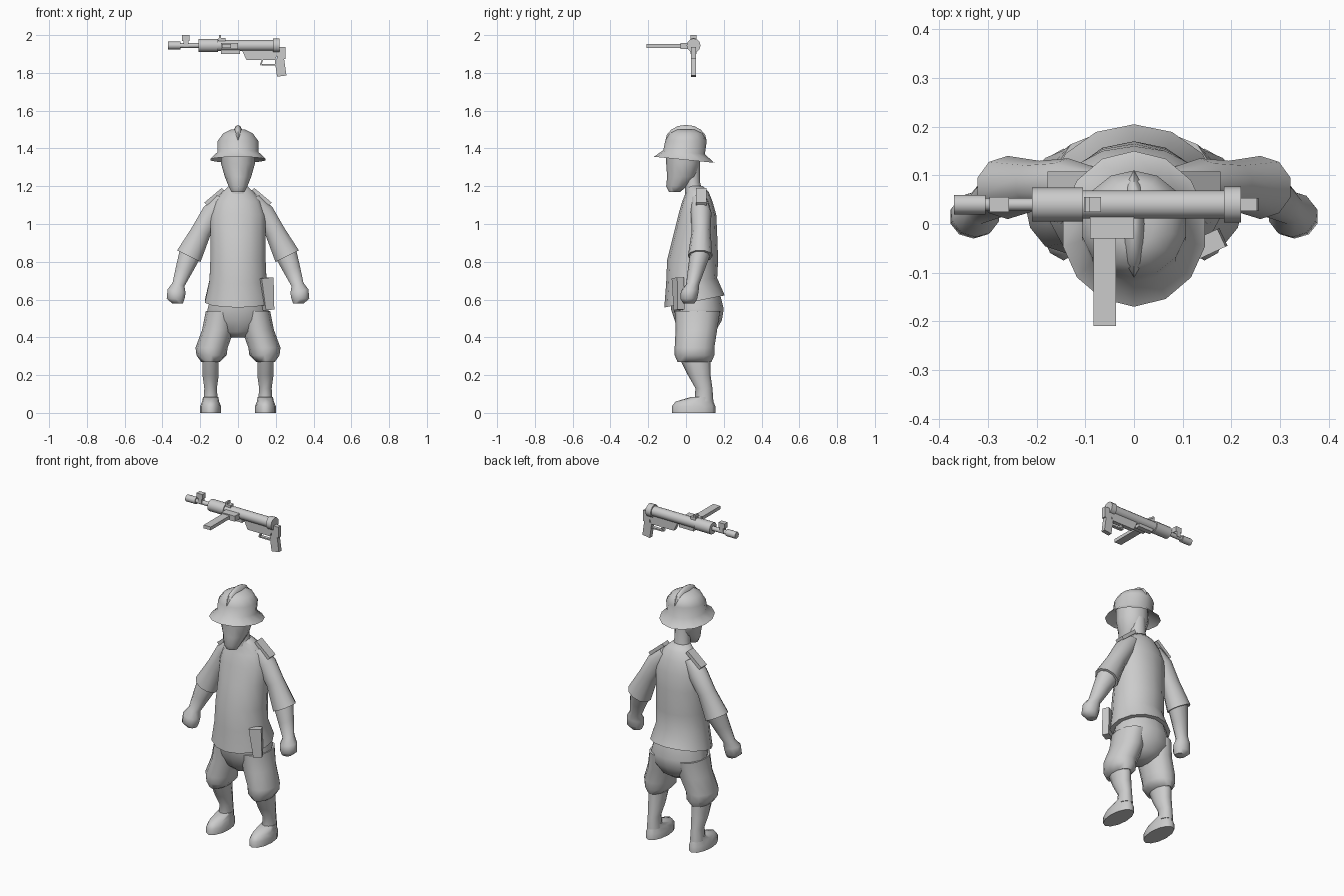
import bpy, bmesh
from math import pi, sin, cos, radians
from mathutils import Matrix, Vector

cube = bpy.data.objects.get("Cube")
if cube:
    bpy.data.objects.remove(cube, do_unlink=True)

GREY = (0.6, 0.6, 0.6, 1)
grey = bpy.data.materials.new("plain grey")
grey.use_nodes = True
grey.diffuse_color = GREY
grey.node_tree.nodes["Principled BSDF"].inputs["Base Color"].default_value = GREY


def finish(name, bm, mirror=False, sharp=60):
    """Turn a bmesh into a smooth-shaded grey object, mirrored across x if asked."""
    bmesh.ops.recalc_face_normals(bm, faces=bm.faces[:])
    mesh = bpy.data.meshes.new(name)
    bm.to_mesh(mesh)
    bm.free()
    mesh.materials.append(grey)
    part = bpy.data.objects.new(name, mesh)
    bpy.context.collection.objects.link(part)
    bpy.ops.object.select_all(action='DESELECT')
    part.select_set(True)
    bpy.context.view_layer.objects.active = part
    bpy.ops.object.shade_smooth_by_angle(angle=radians(sharp))
    if mirror:
        part.modifiers.new("mirror", 'MIRROR')
    return part


def ring(z, wide, deep, x=0, y=0, roll=0, pitch=0):
    """One elliptical cross-section; roll and pitch are its slopes along x and y."""
    def point(angle):
        across, along = wide * sin(angle), deep * cos(angle)
        return Vector((x + across, y + along, z + roll * across + pitch * along))
    return point


def loft(name, *rings, sides=12, mirror=False):
    """Skin a closed body over a stack of rings."""
    bm = bmesh.new()
    loops = [[bm.verts.new(point(2 * pi * i / sides)) for i in range(sides)] for point in rings]
    for low, high in zip(loops, loops[1:]):
        for i in range(sides):
            bm.faces.new((low[i - 1], low[i], high[i], high[i - 1]))
    bm.faces.new(loops[0])
    bm.faces.new(loops[-1])
    return finish(name, bm, mirror)


def box(name, center, size, turn=0, swing=0, taper=1, mirror=False):
    """Block turned about y and swung about z, with its bottom narrowed by taper."""
    bm = bmesh.new()
    bmesh.ops.create_cube(bm, size=1)
    for vert in bm.verts:
        if vert.co.z < 0:
            vert.co.x *= taper
    place = (Matrix.Translation(center) @ Matrix.Rotation(radians(swing), 4, 'Z')
             @ Matrix.Rotation(radians(turn), 4, 'Y') @ Matrix.Diagonal((*size, 1)))
    bm.transform(place)
    return finish(name, bm, mirror, sharp=30)


# Helmet: hollow underside, sloping brim, dome and raised comb
loft("helmet",
     ring(z=1.39, wide=.09, deep=.09, y=-.01, pitch=-.1),
     ring(z=1.34, wide=.15, deep=.16, y=-.01, pitch=-.1),
     ring(z=1.38, wide=.11, deep=.11, y=-.01, pitch=-.1),
     ring(z=1.44, wide=.11, deep=.11),
     ring(z=1.48, wide=.08, deep=.09),
     ring(z=1.5, wide=.04, deep=.05), sides=14)
comb = bmesh.new()
bmesh.ops.create_uvsphere(comb, u_segments=12, v_segments=8, radius=1)
comb.transform(Matrix.Translation((0, 0, 1.44)) @ Matrix.Diagonal((.03, .11, .085, 1)))
finish("helmet_comb", comb)

# Head and neck
loft("head",
     ring(z=1.17, wide=.035, deep=.03, y=-.06),
     ring(z=1.2, wide=.05, deep=.055, y=-.05),
     ring(z=1.25, wide=.07, deep=.08, y=-.02),
     ring(z=1.32, wide=.09, deep=.09, y=-.015),
     ring(z=1.4, wide=.09, deep=.09, y=-.015))
loft("neck",
     ring(z=1.14, wide=.06, deep=.05, y=.045),
     ring(z=1.22, wide=.045, deep=.04, y=.035),
     ring(z=1.32, wide=.045, deep=.05, y=.025))

# Jacket, from the flared hem to the collar
loft("jacket",
     ring(z=.59, wide=.18, deep=.16, y=.045, pitch=.2),
     ring(z=.7, wide=.155, deep=.135, y=.03, pitch=.1),
     ring(z=.81, wide=.15, deep=.135, y=.035),
     ring(z=.95, wide=.15, deep=.115, y=.05),
     ring(z=1.05, wide=.15, deep=.1, y=.06),
     ring(z=1.12, wide=.125, deep=.08, y=.06),
     ring(z=1.17, wide=.085, deep=.06, y=.06),
     ring(z=1.2, wide=.05, deep=.045, y=.045), sides=14)

# Sleeves, forearms with fists, and shoulder straps
loft("sleeves",
     ring(z=1.13, wide=.04, deep=.045, x=.075, y=.07, roll=.6),
     ring(z=1.06, wide=.05, deep=.055, x=.135, y=.08, roll=.6),
     ring(z=.96, wide=.05, deep=.05, x=.195, y=.08, roll=.5),
     ring(z=.83, wide=.065, deep=.065, x=.26, y=.075, roll=.5), sides=10, mirror=True)
loft("forearms",
     ring(z=.84, wide=.055, deep=.055, x=.255, y=.075, roll=.5),
     ring(z=.76, wide=.045, deep=.045, x=.285, y=.055, roll=.4),
     ring(z=.68, wide=.033, deep=.035, x=.315, y=.035, roll=.3),
     ring(z=.645, wide=.05, deep=.047, x=.325, y=.02, roll=.2),
     ring(z=.605, wide=.05, deep=.045, x=.33, y=.015),
     ring(z=.58, wide=.03, deep=.03, x=.32, y=.015), sides=10, mirror=True)
box("shoulder_straps", (.125, .08, 1.145), (.12, .055, .02), turn=40, mirror=True)

# Breeches: seat and baggy knees
loft("seat",
     ring(z=.63, wide=.145, deep=.13, y=.05),
     ring(z=.55, wide=.165, deep=.14, y=.06),
     ring(z=.49, wide=.17, deep=.125, y=.065),
     ring(z=.43, wide=.11, deep=.095, y=.06),
     ring(z=.4, wide=.04, deep=.055, y=.055), sides=14)
loft("breeches_legs",
     ring(z=.54, wide=.08, deep=.12, x=.09, y=.06),
     ring(z=.44, wide=.085, deep=.11, x=.105, y=.055),
     ring(z=.345, wide=.085, deep=.105, x=.14, y=.045),
     ring(z=.305, wide=.08, deep=.105, x=.14, y=.045),
     ring(z=.27, wide=.05, deep=.09, x=.145, y=.045), mirror=True)

# Calves and boots
loft("calves",
     ring(z=.28, wide=.045, deep=.08, x=.145, y=.05),
     ring(z=.2, wide=.045, deep=.06, x=.145, y=.07),
     ring(z=.13, wide=.035, deep=.045, x=.145, y=.095),
     ring(z=.06, wide=.04, deep=.05, x=.145, y=.095), sides=10, mirror=True)
loft("boots",
     ring(z=0, wide=.055, deep=.115, x=.145, y=.04),
     ring(z=.035, wide=.055, deep=.115, x=.145, y=.04),
     ring(z=.06, wide=.045, deep=.1, x=.145, y=.045),
     ring(z=.085, wide=.04, deep=.055, x=.145, y=.085), mirror=True)

# Holster on the left hip
box("holster", (.155, -.04, .63), (.07, .04, .17), turn=-5, swing=25, taper=.7)

# Gun: round parts share one axis along x
AXIS_Y, AXIS_Z = .04, 1.945


def tube(name, start, end, radius):
    bm = bmesh.new()
    bmesh.ops.create_cone(bm, cap_ends=True, segments=12, radius1=radius, radius2=radius,
                          depth=end - start)
    bm.transform(Matrix.Translation(((start + end) / 2, AXIS_Y, AXIS_Z))
                 @ Matrix.Rotation(pi / 2, 4, 'Y'))
    return finish(name, bm, sharp=40)


tube("muzzle", start=-.37, end=-.305, radius=.02)
tube("barrel", start=-.31, end=-.2, radius=.013)
tube("barrel_shroud", start=-.21, end=-.105, radius=.035)
tube("receiver_tube", start=-.11, end=.19, radius=.029)
tube("end_cap", start=.185, end=.22, radius=.037)

# Sights
box("front_sight_post", (-.275, AXIS_Y, 1.96), (.025, .03, .04))
box("front_sight_hood", (-.277, AXIS_Y, 1.985), (.04, .03, .03))
box("rear_sight_base", (-.085, AXIS_Y, 1.975), (.035, .03, .02))
box("rear_sight_leaf", (-.095, AXIS_Y, 1.99), (.01, .03, .02))

# Side magazine with its housing, and the block under the receiver
box("magazine", (-.06, -.1, 1.942), (.047, .22, .02))
box("magazine_housing", (-.045, 0, 1.942), (.09, .06, .033))
box("lower_receiver", (-.04, AXIS_Y, 1.915), (.1, .03, .03))

# Trigger frame, pistol grip, rear bracket and trigger guard
box("trigger_frame", (.12, AXIS_Y, 1.895), (.2, .026, .055), taper=.75)
box("rear_bracket", (.23, AXIS_Y, 1.905), (.045, .026, .065))
box("grip", (.225, AXIS_Y, 1.83), (.05, .026, .095), turn=-8)
box("trigger_guard", (.165, AXIS_Y, 1.843), (.075, .02, .008))
box("trigger_guard_front", (.125, AXIS_Y, 1.857), (.008, .02, .035), turn=20)
